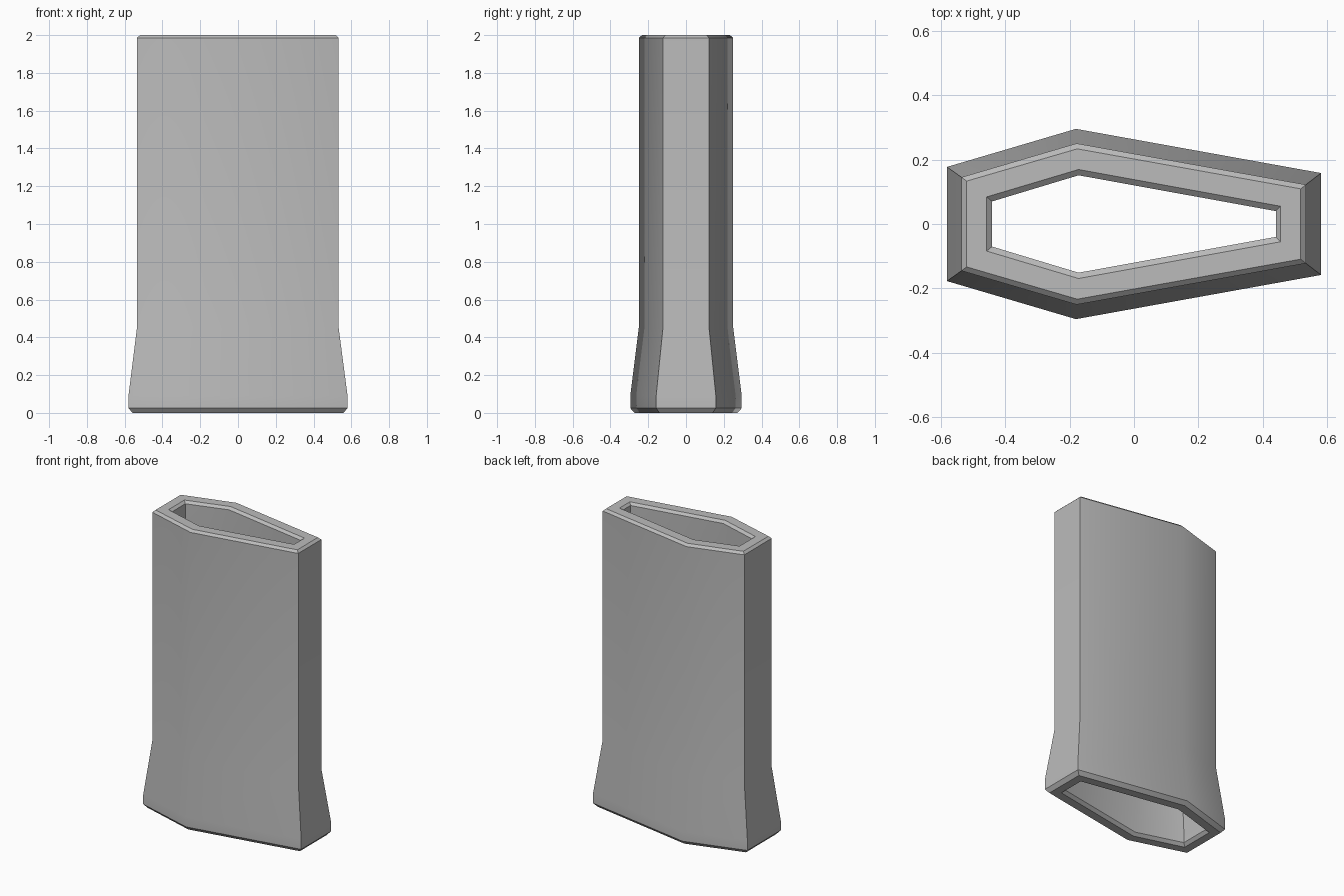
import bpy
import bmesh

cube = bpy.data.objects.get("Cube")
if cube:
    bpy.data.objects.remove(cube, do_unlink=True)

grey = bpy.data.materials.new("plain grey")
grey.use_nodes = True
colour = (0.5, 0.5, 0.5, 1)
grey.diffuse_color = colour
grey.node_tree.nodes["Principled BSDF"].inputs["Base Color"].default_value = colour


def section(bm, z, left, apex, right):
    """Six-sided ring, mirrored front to back."""
    half = [left, apex, right]
    pts = [(x, -y) for x, y in half] + [(x, y) for x, y in reversed(half)]
    return [bm.verts.new((x, y, z)) for x, y in pts]


# Half outlines (left, apex, right) of the tube
outer_foot = (-0.58, 0.177), (-0.18, 0.295), (0.58, 0.158)
outer_body = (-0.535, 0.145), (-0.178, 0.25), (0.533, 0.122)
inner_foot = (-0.485, 0.103), (-0.175, 0.196), (0.485, 0.077)
inner_body = (-0.44, 0.07), (-0.172, 0.151), (0.44, 0.04)

# Closed wall profile: up the outside, over the rim, down the inside
profile = [
    (0.025, outer_foot),
    (0.09, outer_foot),
    (0.45, outer_body),
    (1.985, outer_body),
    (2.0, ((-0.519, 0.133), (-0.176, 0.233), (0.517, 0.109))),
    (2.0, ((-0.457, 0.084), (-0.172, 0.169), (0.455, 0.055))),
    (1.985, inner_body),
    (0.45, inner_body),
    (0.09, inner_foot),
    (0.02, inner_foot),
    (0.0, ((-0.503, 0.117), (-0.176, 0.214), (0.503, 0.092))),
    (0.0, ((-0.558, 0.16), (-0.178, 0.273), (0.558, 0.14))),
]

bm = bmesh.new()
rings = [section(bm, z, *outline) for z, outline in profile]
for a, b in zip(rings, rings[1:] + rings[:1]):
    for i in range(len(a)):
        j = (i + 1) % len(a)
        bm.faces.new((a[i], a[j], b[j], b[i]))
bmesh.ops.recalc_face_normals(bm, faces=bm.faces)

mesh = bpy.data.meshes.new("hollow_sleeve")
bm.to_mesh(mesh)
bm.free()
mesh.materials.append(grey)

sleeve = bpy.data.objects.new("hollow_sleeve", mesh)
bpy.context.collection.objects.link(sleeve)
bpy.ops.object.select_all(action="DESELECT")
sleeve.select_set(True)
bpy.context.view_layer.objects.active = sleeve
bpy.ops.object.shade_smooth_by_angle(angle=0.5236)
